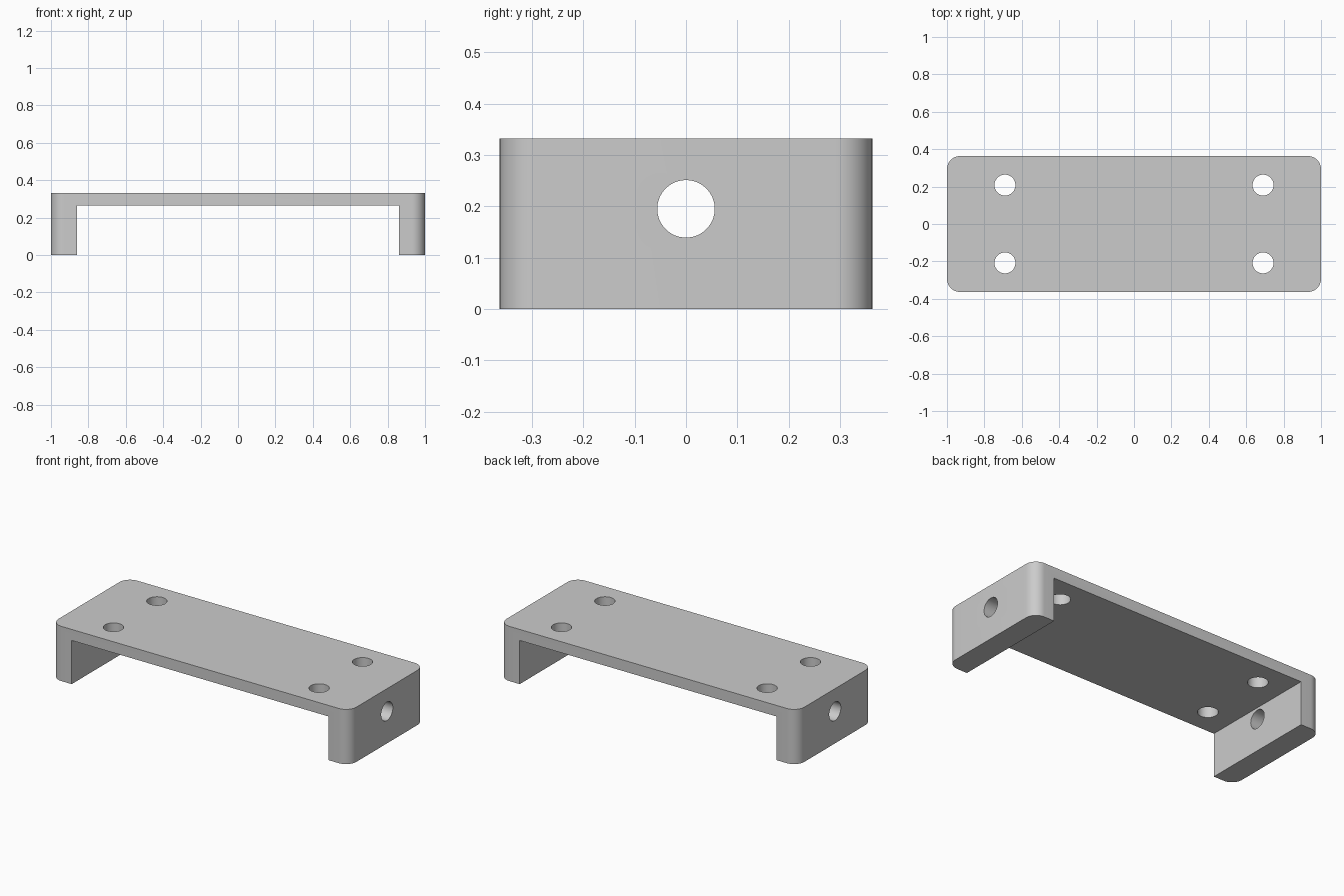
import bpy, bmesh, math
from mathutils import Matrix, Vector

if "Cube" in bpy.data.objects:
    bpy.data.objects.remove(bpy.data.objects["Cube"], do_unlink=True)

LENGTH, WIDTH, HEIGHT = 2.0, 0.726, 0.332
UNDERSIDE, LEG_INNER = 0.265, 0.862
CORNER, HOLE = 0.07, 0.056

grey = bpy.data.materials.new("light_grey")
grey.use_nodes = True
grey.diffuse_color = (0.6, 0.6, 0.6, 1)
grey.node_tree.nodes["Principled BSDF"].inputs["Base Color"].default_value = (0.6, 0.6, 0.6, 1)


def make_object(name, bm):
    mesh = bpy.data.meshes.new(name)
    bm.to_mesh(mesh)
    bm.free()
    obj = bpy.data.objects.new(name, mesh)
    bpy.context.collection.objects.link(obj)
    return obj


def box(size, centre):
    bm = bmesh.new()
    bmesh.ops.create_cube(bm, size=1, matrix=Matrix.Translation(centre) @ Matrix.Diagonal((*size, 1)))
    return bm


def drill(name, depth, centre, axis="Z"):
    bm = bmesh.new()
    turn = Matrix.Rotation(math.pi / 2, 4, "Y") if axis == "X" else Matrix()
    bmesh.ops.create_cone(bm, cap_ends=True, segments=64, radius1=HOLE, radius2=HOLE,
                          depth=depth, matrix=Matrix.Translation(centre) @ turn)
    return make_object(name, bm)


# Bracket block with rounded vertical corners
bm = box((LENGTH, WIDTH, HEIGHT), (0, 0, HEIGHT / 2))
upright = [e for e in bm.edges
           if abs((e.verts[0].co - e.verts[1].co).normalized().dot(Vector((0, 0, 1)))) > 0.9]
bmesh.ops.bevel(bm, geom=upright, offset=CORNER, segments=12, profile=0.5, affect="EDGES")
bracket = make_object("bracket", bm)
bracket.data.materials.append(grey)

# Opening between the legs, plate holes and leg holes
cutters = [make_object("opening_cutter", box((2 * LEG_INNER, 2, 1), (0, 0, UNDERSIDE - 0.5)))]
for sx in (-1, 1):
    for sy in (-1, 1):
        cutters.append(drill("plate_hole_cutter", 0.4, (sx * 0.69, sy * 0.208, HEIGHT)))
    cutters.append(drill("leg_hole_cutter", 0.3, (sx * 0.93, 0, 0.195), "X"))

bpy.context.view_layer.objects.active = bracket
for cutter in cutters:
    mod = bracket.modifiers.new("cut", "BOOLEAN")
    mod.operation, mod.solver, mod.object = "DIFFERENCE", "EXACT", cutter
    bpy.ops.object.modifier_apply(modifier=mod.name)
    bpy.data.objects.remove(cutter, do_unlink=True)

# Smooth corners and bores, crisp edges
bpy.ops.object.select_all(action="DESELECT")
bracket.select_set(True)
bpy.ops.object.shade_smooth_by_angle(angle=math.radians(30))
